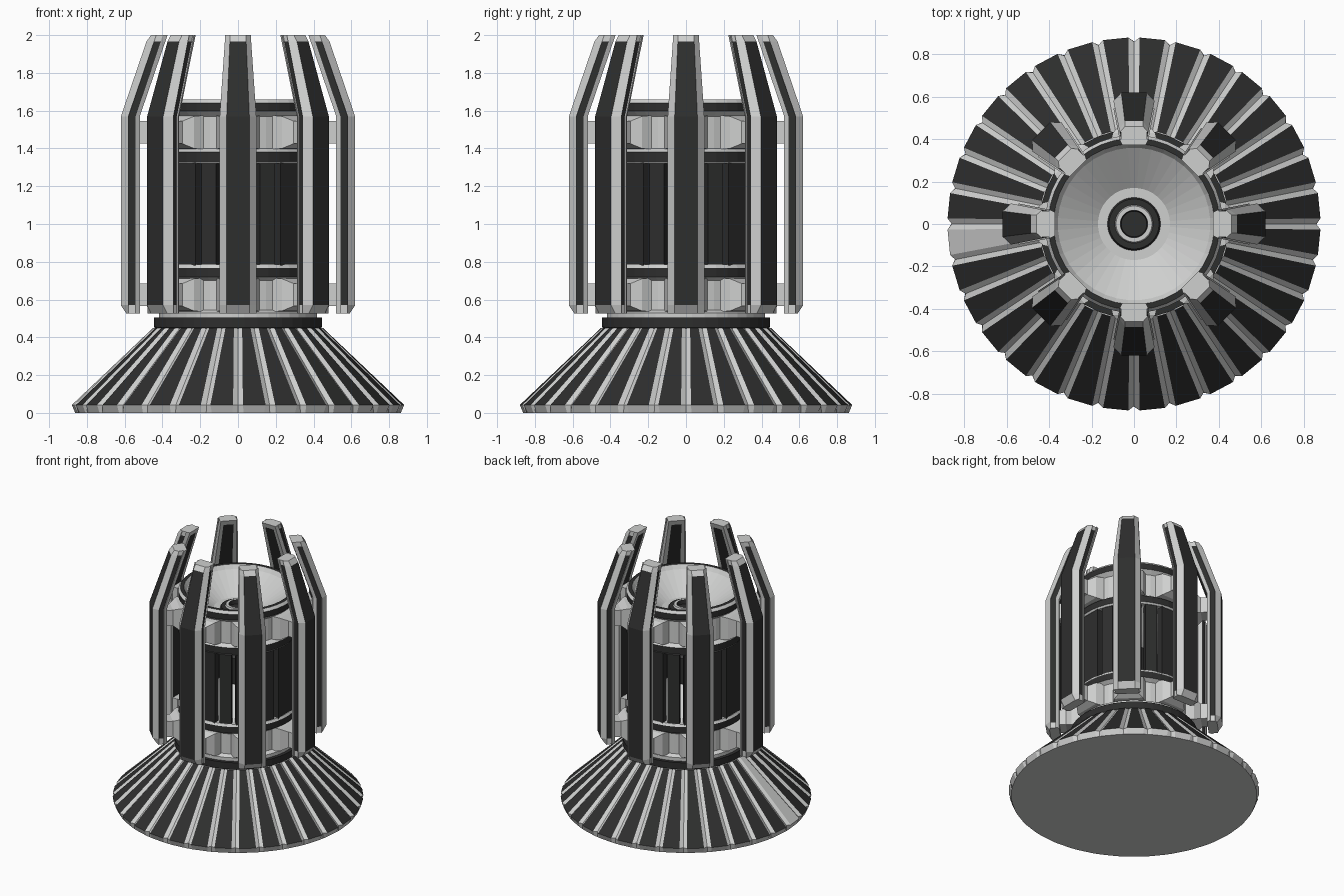
import bpy, bmesh, math
from math import sin, cos, pi

if "Cube" in bpy.data.objects:
    bpy.data.objects.remove(bpy.data.objects["Cube"])


def material(name, v):
    m = bpy.data.materials.new(name)
    m.diffuse_color = (v, v * 1.01, v, 1)
    m.use_nodes = True
    m.node_tree.nodes["Principled BSDF"].inputs["Base Color"].default_value = m.diffuse_color
    return m


MATS = [material("light grey", 0.62), material("charcoal", 0.027)]
L, D = 0, 1


def finish(name, bm):
    bmesh.ops.remove_doubles(bm, verts=bm.verts, dist=1e-5)
    bmesh.ops.recalc_face_normals(bm, faces=bm.faces)
    me = bpy.data.meshes.new(name)
    bm.to_mesh(me)
    bm.free()
    for m in MATS:
        me.materials.append(m)
    ob = bpy.data.objects.new(name, me)
    bpy.context.collection.objects.link(ob)
    return ob


def loft(bm, rings, colour, caps=(None, None)):
    """Bridge closed point rings; colour(i, j) picks the material."""
    vs = [[bm.verts.new(p) for p in r] for r in rings]
    n = len(vs[0])
    for i in range(len(vs) - 1):
        for j in range(n):
            k = (j + 1) % n
            f = bm.faces.new((vs[i][j], vs[i][k], vs[i + 1][k], vs[i + 1][j]))
            f.material_index = colour(i, j)
    for ring, c in ((vs[0], caps[0]), (vs[-1], caps[1])):
        if c is not None:
            bm.faces.new(ring).material_index = c


def polar(r, a, z, side=0):
    return (r * cos(a) - side * sin(a), r * sin(a) + side * cos(a), z)


# Skirt: 32 raised dark panels with bevelled light edges; one panel is left bare
N = 32
BARE = 16
bm = bmesh.new()


def skirt_ring(z, r, depth, hw):
    pts = []
    for k in range(N):
        a = k * 2 * pi / N
        d = hw / r
        pts += [polar(r - depth, a, z), polar(r, a + d, z),
                polar(r, a + 2 * pi / N - d, z)]
    return pts


loft(bm, [skirt_ring(0, 0.862, 0.0, 0.03), skirt_ring(0.042, 0.88, 0.02, 0.026),
          skirt_ring(0.45, 0.45, 0.016, 0.022)],
     lambda i, j: D if i == 1 and j % 3 == 1 and j // 3 != BARE else L, (L, L))
finish("skirt", bm)

# Drum: collar, lower wall, inner cones, upper wall and funnel in one lathe profile
# each entry: radius, height, colour of the band that follows
profile = [(0, .44, L), (.435, .44, D), (.446, .456, D), (.446, .504, D), (.42, .504, L),
           (.42, .53, L), (.39, .545, L), (.39, .70, L), (.42, .72, D),
           (.42, .768, L), (.41, .785, L), (.37, .785, L), (.10, .95, D),
           (.10, 1.15, L), (.37, 1.32, L), (.41, 1.32, L), (.42, 1.332, D),
           (.42, 1.38, L), (.39, 1.40, L), (.39, 1.57, L), (.42, 1.597, D),
           (.42, 1.64, L), (.405, 1.66, D), (.38, 1.66, L), (.36, 1.63, L),
           (.17, 1.50, L), (.125, 1.50, D), (.118, 1.515, D), (.09, 1.515, L),
           (.085, 1.53, L), (.065, 1.53, D), (.06, 1.50, D), (0, 1.50, D)]
bm = bmesh.new()
S = 40
loft(bm, [[polar(max(r, 1e-6), 2 * pi * (j + .5) / S, z) for j in range(S)] for r, z, _ in profile],
     lambda i, j: profile[i][2])
finish("drum", bm)

# Window columns: wide behind each pillar, narrow between them
bm = bmesh.new()
for k in range(16):
    a = k * pi / 8
    hw = 0.085 if k % 2 == 0 else 0.042
    loft(bm, [[polar(r, a, z, s) for r, s in ((.36, -hw), (.405, -hw), (.405, hw), (.36, hw))]
              for z in (.77, 1.33)], lambda i, j: D, (D, D))
finish("window_columns", bm)

# Brackets tying the pillars to the drum
bm = bmesh.new()
for k in range(8):
    a = k * pi / 4
    for zc in (.625, 1.485):
        loft(bm, [[polar(r, a, zc + z, s) for s, z in ((-w, -h), (w, -h), (w, h), (-w, h))]
                  for r, w, h in ((.37, .115, .09), (.43, .10, .085), (.475, .06, .06), (.53, .06, .06))],
             lambda i, j: L, (L, L))
finish("brackets", bm)

# Pillars: bevelled section, dark faces outside, inside and in the side grooves
half = [(.0, .060), (-.04, .097), (-.04, .086), (-.075, .086), (-.075, .097), (-.10, .08), (-.10, .05)]
# stations: height, outer radius, width scale, outer face pulled in
stations = [(.525, .62, 1, .03), (.57, .62, 1, 0), (1.57, .62, 1, 0),
            (1.965, .485, .72, 0), (2.0, .473, .70, .012)]


def section(a, z, r, w, pull):
    pts = []
    for n, (dr, hw) in enumerate(half):
        rr = r + (dr - pull if n == 0 else dr)
        pts.append((rr, hw * w))
    full = pts + [(rr, -h) for rr, h in reversed(pts)]
    return [polar(rr, a, z, h) for rr, h in full]


def pillar_colour(i, j):
    groove = j in (2, 10)
    face = j in (6, 13)
    return D if (groove or face) and 1 <= i <= 2 else L


for k in range(8):
    bm = bmesh.new()
    loft(bm, [section(k * pi / 4, *s) for s in stations], pillar_colour, (L, L))
    finish("pillar_%d" % (k + 1), bm)
